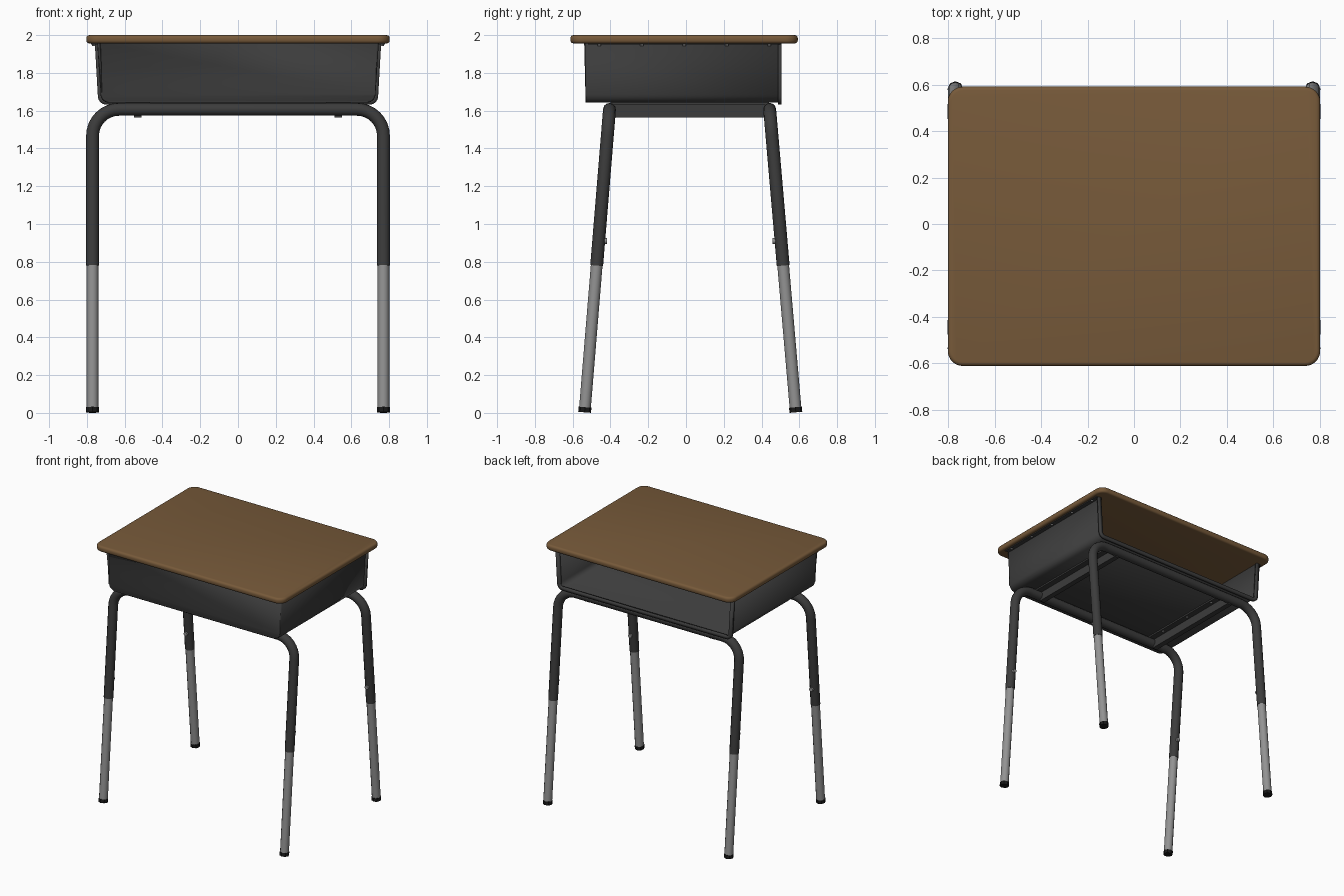
import bpy, bmesh, math
from mathutils import Vector

cube = bpy.data.objects.get("Cube")
if cube:
    bpy.data.objects.remove(cube, do_unlink=True)


def material(name, rgb, rough=0.6):
    m = bpy.data.materials.new(name)
    m.use_nodes = True
    m.diffuse_color = (*rgb, 1)
    bsdf = m.node_tree.nodes["Principled BSDF"]
    bsdf.inputs["Base Color"].default_value = (*rgb, 1)
    bsdf.inputs["Roughness"].default_value = rough
    return m


WOOD = material("brown wood", (0.185, 0.102, 0.042))
DARK = material("charcoal metal", (0.045, 0.045, 0.045))
STEEL = material("grey steel", (0.29, 0.29, 0.29))
RUBBER = material("black rubber", (0.01, 0.01, 0.01))


def finish(name, bm, mat, smooth=True):
    bmesh.ops.recalc_face_normals(bm, faces=bm.faces)
    mesh = bpy.data.meshes.new(name)
    bm.to_mesh(mesh)
    bm.free()
    ob = bpy.data.objects.new(name, mesh)
    bpy.context.collection.objects.link(ob)
    mesh.materials.append(mat)
    if smooth:
        activate(ob)
        bpy.ops.object.shade_smooth_by_angle(angle=math.radians(40))
    return ob


def activate(ob):
    bpy.ops.object.select_all(action="DESELECT")
    ob.select_set(True)
    bpy.context.view_layer.objects.active = ob


def box(name, lo, hi, mat):
    bm = bmesh.new()
    bmesh.ops.create_cube(bm, size=1)
    lo, hi = Vector(lo), Vector(hi)
    for v in bm.verts:
        v.co = (lo + hi) / 2 + v.co * (hi - lo)
    return finish(name, bm, mat, False)


def rod(name, a, b, radius, sides, mat):
    bm = bmesh.new()
    a, b = Vector(a), Vector(b)
    bmesh.ops.create_cone(bm, cap_ends=True, segments=sides, radius1=radius,
                          radius2=radius, depth=(b - a).length)
    turn = (b - a).to_track_quat("Z", "Y")
    bmesh.ops.rotate(bm, verts=bm.verts, matrix=turn.to_matrix())
    bmesh.ops.translate(bm, verts=bm.verts, vec=(a + b) / 2)
    return finish(name, bm, mat)


def tube(name, points, radius, mat):
    curve = bpy.data.curves.new(name, "CURVE")
    curve.dimensions = "3D"
    curve.bevel_depth = radius
    curve.bevel_resolution = 4
    curve.use_fill_caps = True
    spline = curve.splines.new("POLY")
    spline.points.add(len(points) - 1)
    for p, co in zip(spline.points, points):
        p.co = (*co, 1)
    ob = bpy.data.objects.new(name, curve)
    bpy.context.collection.objects.link(ob)
    curve.materials.append(mat)
    activate(ob)
    bpy.ops.object.convert(target="MESH")
    bpy.ops.object.shade_smooth_by_angle(angle=math.radians(40))


def arc(cx, cz, r, start, end, steps=8):
    angles = [math.radians(start + (end - start) * i / steps) for i in range(steps + 1)]
    return [(cx + r * math.cos(a), cz + r * math.sin(a)) for a in angles]


# Desk top: rounded slab with softened rims
bm = bmesh.new()
R, HX, Y0, Y1 = 0.065, 0.803, -0.612, 0.592
outline = (arc(HX - R, Y1 - R, R, 0, 90) + arc(R - HX, Y1 - R, R, 90, 180)
           + arc(R - HX, Y0 + R, R, 180, 270) + arc(HX - R, Y0 + R, R, 270, 360))
face = bm.faces.new([bm.verts.new((x, y, 1.956)) for x, y in outline])
up = bmesh.ops.extrude_face_region(bm, geom=[face])["geom"]
bmesh.ops.translate(bm, vec=(0, 0, 0.044),
                    verts=[g for g in up if isinstance(g, bmesh.types.BMVert)])
rims = [e for e in bm.edges if abs(e.verts[0].co.z - e.verts[1].co.z) < 0.001]
bmesh.ops.bevel(bm, geom=rims, offset=0.016, segments=3, profile=0.5, affect="EDGES")
finish("desk_top", bm, WOOD)


# Book box: tapered trough, closed at the front and open at the back
def trough(name, top, bottom, z, y0, y1, thick, closed):
    r = 0.045
    half = [(top, 1.955)] + arc(bottom - r, z + r, r, 0, -90, 6)
    profile = half + [(-x, zz) for x, zz in reversed(half)]
    bm = bmesh.new()
    front = [bm.verts.new((x, y0, zz)) for x, zz in profile]
    back = [bm.verts.new((x, y1, zz)) for x, zz in profile]
    for i in range(len(profile) - 1):
        bm.faces.new((front[i], front[i + 1], back[i + 1], back[i]))
    if closed:
        panel = bm.faces.new(front)
        seam = [e for e in panel.edges if len(e.link_faces) == 2]
        bmesh.ops.bevel(bm, geom=seam, offset=0.01, segments=2, profile=0.5, affect="EDGES")
    ob = finish(name, bm, DARK)
    # Normals should face outward so that the thickness grows inward
    if sum(p.normal.x * p.center.x for p in ob.data.polygons) < 0:
        ob.data.flip_normals()
    mod = ob.modifiers.new("thickness", "SOLIDIFY")
    mod.thickness = thick
    mod.offset = -1


trough("book_box", 0.745, 0.728, 1.642, -0.532, 0.495, 0.01, True)
trough("book_box_back_rim", 0.758, 0.742, 1.632, 0.488, 0.506, 0.026, False)

# Mounting flanges and screws under the desk top
for s, side in ((1, "left"), (-1, "right")):
    xs = sorted((s * 0.738, s * 0.777))
    box(f"{side}_flange", (xs[0], -0.52, 1.949), (xs[1], 0.5, 1.957), DARK)
    for i in range(5):
        y = -0.46 + 0.225 * i
        rod(f"{side}_flange_screw", (s * 0.764, y, 1.942), (s * 0.764, y, 1.95),
            0.009, 8, STEEL)

    # Support rail joining the two frames, with its bolting strip
    box(f"{side}_rail", (s * 0.53 - 0.02, -0.4, 1.565), (s * 0.53 + 0.02, 0.44, 1.636), DARK)
    box(f"{side}_rail_strip", (s * 0.53 - 0.065, -0.4, 1.63),
        (s * 0.53 + 0.065, 0.44, 1.643), DARK)
    for y in (-0.25, 0.02, 0.29):
        rod(f"{side}_rail_screw", (s * 0.485, y, 1.622), (s * 0.485, y, 1.632),
            0.009, 8, STEEL)

# Bent upper frames, sliding lower legs, feet and height buttons
LEG_X, BAR_Z, BEND = 0.77, 1.607, 0.14
for name, foot_y, bar_y in (("front", -0.537, -0.405), ("back", 0.582, 0.443)):
    def leg_y(z):
        return foot_y + (bar_y - foot_y) * z / BAR_Z

    half = [(LEG_X, 0.78)] + arc(LEG_X - BEND, BAR_Z - BEND, BEND, 0, 90)
    path = half + [(-x, z) for x, z in reversed(half)]
    tube(f"{name}_upper_frame", [(x, leg_y(z), z) for x, z in path], 0.034, DARK)

    inward = 1 if foot_y < 0 else -1
    for s, side in ((1, "left"), (-1, "right")):
        def at(z):
            return Vector((s * LEG_X, leg_y(z), z))

        rod(f"{name}_{side}_lower_leg", at(0.02), at(0.8), 0.031, 12, STEEL)
        rod(f"{name}_{side}_foot", at(0.003), at(0.03), 0.034, 8, RUBBER)
        mid = at(0.91)
        rod(f"{name}_{side}_height_button", mid, mid + Vector((0, inward * 0.045, 0)),
            0.015, 10, STEEL)
